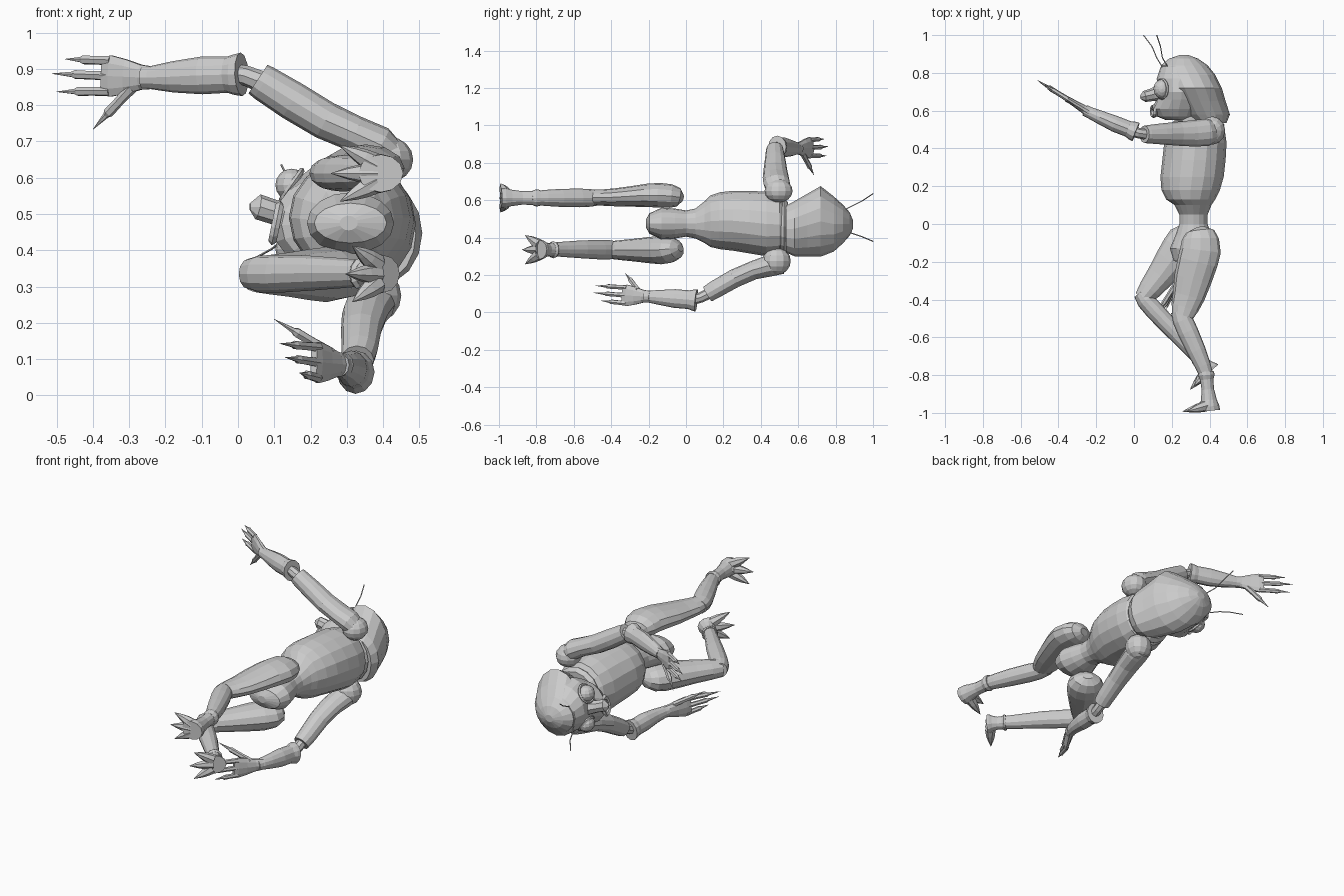
import bpy, bmesh, math
from mathutils import Vector as V

Z = V((0, 0, 1))

def finish(name, bm):
    bmesh.ops.recalc_face_normals(bm, faces=bm.faces)
    me = bpy.data.meshes.new(name)
    bm.to_mesh(me)
    bm.free()
    ob = bpy.data.objects.new(name, me)
    bpy.context.collection.objects.link(ob)
    return ob

def loft(name, rings, n=12, ref=Z, axis=None):
    """Skin elliptical rings (x, y, z, radius across, radius along ref)."""
    bm = bmesh.new()
    pts = [V(r[:3]) for r in rings]
    loops = []
    for i, r in enumerate(rings):
        t = axis or pts[min(i + 1, len(pts) - 1)] - pts[max(i - 1, 0)]
        t = t.normalized()
        b = (ref - t * ref.dot(t)).normalized()
        a = t.cross(b)
        loops.append([bm.verts.new(pts[i] + a * r[3] * math.cos(2 * math.pi * k / n)
                      + b * r[4] * math.sin(2 * math.pi * k / n)) for k in range(n)])
    for p, q in zip(loops, loops[1:]):
        for k in range(n):
            bm.faces.new((p[k], p[(k + 1) % n], q[(k + 1) % n], q[k]))
    bm.faces.new(loops[0])
    bm.faces.new(loops[-1])
    return finish(name, bm)

def spine(name, rows, n=16):
    """Loft along y from rows (y, x min, x max, z min, z max)."""
    return loft(name, [((a + b) / 2, y, (c + d) / 2, (b - a) / 2, (d - c) / 2)
                       for y, a, b, c, d in rows], n, axis=V((0, 1, 0)))

def ball(name, loc, scale, u=12, v=8):
    bpy.ops.mesh.primitive_uv_sphere_add(segments=u, ring_count=v, location=loc)
    ob = bpy.context.object
    ob.name, ob.scale = name, scale
    return ob

def ring(name, loc, rot, R, r, scale=(1, 1, 1)):
    bpy.ops.mesh.primitive_torus_add(location=loc, rotation=rot, major_radius=R, minor_radius=r,
                                     major_segments=14, minor_segments=5)
    ob = bpy.context.object
    ob.name, ob.scale = name, scale
    return ob

def digit(name, a, b, r, ref=Z):
    """Finger or toe with a long pointed claw."""
    a, b = V(a), V(b)
    loft(name, [(*a.lerp(b, f), r * s, r * s) for f, s in
                ((0, 1), (.35, .85), (.6, .9), (.66, .55), (1, .04))], 6, ref)

# Torso and pelvis
spine("torso", [(-.215, .28, .33, .455, .495), (-.195, .21, .41, .42, .53), (-.13, .19, .43, .39, .56),
                (-.06, .22, .41, .395, .555), (.0, .24, .39, .405, .545), (.05, .24, .39, .395, .555),
                (.10, .215, .41, .37, .595), (.13, .17, .43, .35, .625), (.18, .145, .455, .338, .642),
                (.25, .14, .475, .33, .65), (.34, .15, .485, .315, .65), (.43, .16, .49, .30, .645),
                (.50, .18, .48, .31, .63), (.54, .22, .45, .36, .57)])
loft("neck", [(.31, .48, .46, .09, .09), (.29, .62, .47, .08, .08)])
spine("collar", [(.505, .20, .47, .32, .60), (.525, .19, .48, .31, .61), (.545, .21, .46, .33, .59)])

# Head, hood and face
spine("head", [(.55, .17, .30, .40, .54), (.57, .12, .35, .37, .57), (.61, .095, .38, .345, .60),
               (.66, .12, .38, .34, .625), (.70, .125, .38, .34, .64), (.77, .12, .38, .35, .625),
               (.83, .14, .35, .38, .58), (.875, .21, .30, .43, .52)])
spine("hood", [(.535, .32, .49, .32, .57), (.58, .255, .508, .30, .595), (.65, .215, .485, .298, .635),
               (.72, .18, .465, .298, .675), (.79, .15, .43, .325, .62), (.84, .142, .39, .37, .575),
               (.875, .185, .34, .41, .535), (.894, .24, .29, .45, .49)])
loft("nose", [(.15, .70, .495, .05, .045), (.10, .685, .505, .034, .034), (.055, .675, .52, .03, .035),
              (.033, .67, .52, .008, .01)], 8)
ring("lips", (.105, .597, .475), (0, math.pi / 2 + .2, 0), .04, .012, (1.2, .7, 1))
for s in (-1, 1):
    c = V((.148, .715, .492 + s * .088))
    ball("eye", c, (.045, .052, .045))
    lid = ring("eyelid", c, (0, 0, 0), .05, .008)
    lid.rotation_euler = V((-1, 0, s * .7)).to_track_quat('Z', 'Y').to_euler()

# Antennae
for pts in (((.18, .83, .54), (.15, .88, .565), (.14, .94, .595), (.12, 1.0, .635)),
            ((.15, .83, .43), (.12, .88, .425), (.095, .94, .405), (.05, 1.0, .38))):
    loft("antenna", [(*p, .003, .003) for p in pts], 5, V((1, 0, .3)))

# Arms
def hand(side, wrist, mid, tips, thumb, ts):
    w = V(wrist)
    d = (V(mid) - w).normalized()
    s = (Z - d * d.z).normalized()
    P = lambda u, v: w + d * u + s * v
    loft(side + "_palm", [(*P(-.03, 0), .028, .031), (*P(.02, 0), .022, .036), (*P(.07, 0), .018, .05),
                          (*P(.12, 0), .015, .06), (*P(.145, 0), .011, .052)], 10)
    for v, t in zip((.042, 0, -.042), tips):
        digit(side + "_finger", P(.12, v), t, .0145, V((.2, .1, 1)))
    digit(side + "_thumb", P(.05, ts * .03), thumb, .016, V((1, .3, 0)))

ball("left_shoulder", (.415, .495, .65), (.068, .075, .063))
loft("left_upper_arm", [(.43, .495, .65, .06, .045), (.385, .485, .69, .072, .055), (.32, .48, .722, .07, .05),
                        (.24, .478, .758, .064, .053), (.15, .477, .812, .056, .054),
                        (.07, .475, .862, .048, .05), (.055, .475, .872, .046, .047)])
loft("left_elbow", [(.07, .475, .862, .03, .03), (.02, .482, .882, .028, .028), (-.03, .50, .887, .028, .028)], 8)
loft("left_forearm", [(.01, .487, .885, .052, .06), (-.01, .495, .884, .05, .056), (-.03, .503, .884, .043, .05),
                      (-.1, .53, .882, .043, .052), (-.18, .565, .878, .036, .043),
                      (-.24, .592, .876, .03, .032), (-.26, .602, .876, .03, .032)])
hand("left", (-.25, .598, .876), (-.51, .76, .887),
     ((-.477, .74, .927), (-.513, .762, .887), (-.5, .75, .837)), (-.40, .685, .733), -1)

ball("right_shoulder", (.375, .485, .275), (.075, .075, .075))
loft("right_upper_arm", [(.37, .51, .265, .06, .06), (.365, .45, .25, .068, .058), (.35, .36, .225, .064, .05),
                         (.34, .26, .182, .056, .05), (.335, .16, .125, .05, .048),
                         (.33, .115, .098, .045, .045)])
loft("right_elbow", [(.33, .14, .11, .03, .03), (.328, .08, .08, .028, .028), (.322, .03, .066, .028, .028)], 8)
loft("right_forearm", [(.325, .055, .064, .052, .06), (.322, .035, .066, .05, .056), (.32, .015, .068, .043, .05),
                       (.312, -.06, .074, .044, .05), (.30, -.14, .08, .036, .04),
                       (.285, -.2, .084, .03, .032), (.278, -.22, .084, .03, .032)])
hand("right", (.28, -.213, .085), (.13, -.48, .10),
     ((.115, -.485, .143), (.13, -.495, .105), (.17, -.455, .062)), (.10, -.325, .21), 1)

# Legs
loft("left_thigh", [(.345, -.02, .61, .03, .02), (.35, -.04, .615, .075, .05), (.352, -.08, .622, .098, .063),
                    (.352, -.14, .626, .108, .066), (.337, -.2, .626, .107, .063), (.312, -.29, .62, .1, .055),
                    (.29, -.38, .615, .086, .048), (.27, -.44, .614, .074, .044), (.258, -.485, .615, .058, .042)])
loft("left_shin", [(.245, -.46, .613, .05, .04), (.258, -.51, .612, .053, .047), (.285, -.57, .612, .055, .05),
                   (.33, -.67, .612, .05, .048), (.365, -.75, .612, .042, .043), (.38, -.79, .612, .037, .039)])
loft("right_thigh", [(.31, -.03, .345, .03, .02), (.298, -.05, .34, .075, .052), (.278, -.085, .335, .1, .07),
                     (.243, -.135, .333, .1, .076), (.195, -.2, .333, .09, .07), (.14, -.275, .333, .075, .061),
                     (.085, -.345, .333, .062, .054), (.045, -.395, .333, .046, .048)])
loft("right_shin", [(.03, -.365, .335, .035, .042), (.06, -.405, .335, .047, .051), (.11, -.46, .335, .05, .052),
                    (.20, -.555, .337, .047, .048), (.29, -.655, .337, .038, .041), (.345, -.715, .337, .034, .036)])

def foot(side, ankle, down, toe, length):
    """Boot with a rounded heel, flaring towards splayed pointed toes."""
    a, d, f = V(ankle), V(down).normalized(), V(toe).normalized()
    P = lambda u, v, w=0: a + d * u * length + f * v + Z * w
    loft(side + "_cuff", [(*P(-.1, 0), .04, .043), (*P(0, 0), .044, .046), (*P(.12, 0), .036, .038)])
    loft(side + "_foot", [(*P(0, 0), .036, .038), (*P(.4, 0), .033, .036), (*P(.7, .0), .042, .044),
                          (*P(.88, .008), .06, .054), (*P(1, .008), .062, .052)], axis=d)
    for w in (-1, 0, 1):
        tip, base = P(.98, .145 - .025 * abs(w), w * .077), P(.86, .02, w * .026)
        loft(side + "_toe", [(*base.lerp(tip, t), r, r) for t, r in
                             ((0, .03), (.35, .025), (.62, .017), (1, .001))], 7, V((.3, 1, .2)))

foot("left", (.383, -.80, .612), (.1, -1, 0), (-1, -.05, 0), .19)
foot("right", (.342, -.71, .335), (.67, -.74, 0), (-.74, -.67, 0), .095)
